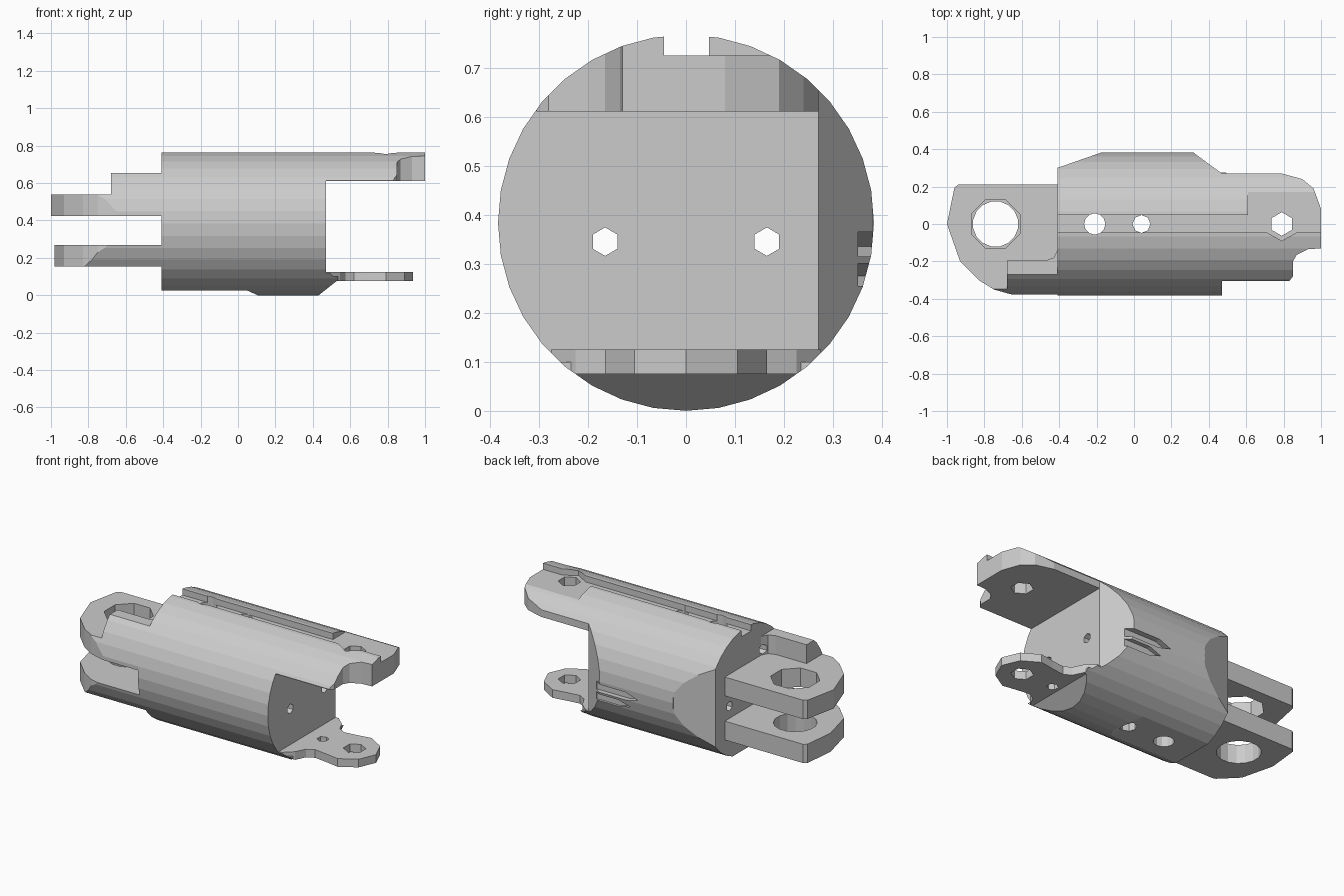
import bpy, bmesh
from math import pi, sin, cos
from mathutils import Vector

if "Cube" in bpy.data.objects:
    bpy.data.objects.remove(bpy.data.objects["Cube"])


def prism(name, pts, lo, hi, axis):
    """Extrude a 2D outline along an axis: z uses (x,y), y uses (x,z), x uses (y,z)."""
    place = {'z': lambda a, b, t: (a, b, t),
             'y': lambda a, b, t: (a, t, b),
             'x': lambda a, b, t: (t, a, b)}[axis]
    bm = bmesh.new()
    face = bm.faces.new([bm.verts.new(place(a, b, lo)) for a, b in pts])
    ext = bmesh.ops.extrude_face_region(bm, geom=[face])
    move = Vector(place(0, 0, hi - lo))
    bmesh.ops.translate(bm, vec=move, verts=[v for v in ext['geom'] if isinstance(v, bmesh.types.BMVert)])
    bmesh.ops.recalc_face_normals(bm, faces=bm.faces[:])
    mesh = bpy.data.meshes.new(name)
    bm.to_mesh(mesh)
    bm.free()
    ob = bpy.data.objects.new(name, mesh)
    bpy.context.collection.objects.link(ob)
    return ob


def ngon(a, b, r, n, turn=0.0):
    return [(a + r * cos(turn + 2 * pi * i / n), b + r * sin(turn + 2 * pi * i / n)) for i in range(n)]


def rect(a0, a1, b0, b1):
    return [(a0, b0), (a1, b0), (a1, b1), (a0, b1)]


def combine(target, other, operation):
    mod = target.modifiers.new("join", 'BOOLEAN')
    mod.operation, mod.object, mod.solver = operation, other, 'EXACT'
    bpy.context.view_layer.objects.active = target
    bpy.ops.object.modifier_apply(modifier=mod.name)
    bpy.data.objects.remove(other, do_unlink=True)


# main body and top tab: side profile trimmed by the plan outline
body = prism("hinged_segment_body", [
    (-.41, .025), (.05, .025), (.15, -.02), (.43, -.001), (.535, .082), (.535, .1),
    (.47, .1), (.47, .61), (1.05, .61), (1.05, .8), (-.41, .8)], -.5, .5, 'y')
plan = prism("plan_outline", [
    (-.41, .3), (-.41, -.45), (.47, -.45), (.47, -.305), (.83, -.305), (.85, -.28),
    (.85, -.2), (.87, -.165), (.93, -.135), (1, -.13), (1, .08), (.96, .19),
    (.9, .24), (.79, .27), (.47, .27), (.32, .38), (.32, .45), (-.18, .45), (-.18, .38)],
    -.2, 1, 'z')
combine(body, plan, 'INTERSECT')

# two hinge plates on the left, each with its pivot hole
for name, tip, z0, z1, radius, sides in (("upper_plate", -1, .425, .54, .14, 8),
                                         ("lower_plate", -.98, .155, .27, .122, 16)):
    plate = prism(name, [(-.3, .21), (-.94, .21), (-.96, .195), (tip, 0), (-.93, -.2),
                         (-.83, -.3), (-.75, -.35), (-.65, -.378), (-.3, -.378)], z0, z1, 'z')
    combine(plate, prism("pivot_hole", ngon(-.74, 0, radius, sides, pi / sides), 0, 1, 'z'), 'DIFFERENCE')
    combine(body, plate, 'UNION')

# raised stop block on the upper plate
combine(body, prism("stop_block", [
    (-.68, -.195), (-.68, -.43), (-.3, -.43), (-.3, -.14), (-.41, -.14),
    (-.43, -.18), (-.47, -.195)], .5, .655, 'z'), 'UNION')

# thin bottom tab with a rounded lobe
combine(body, prism("bottom_tab", [
    (.4, .275), (.49, .275), (.545, .225), (.575, .165), (.62, .14), (.7, .15), (.79, .165),
    (.89, .105), (.935, 0), (.89, -.105), (.79, -.165), (.7, -.15), (.62, -.14),
    (.575, -.165), (.545, -.225), (.49, -.275), (.4, -.275)], .075, .125, 'z'), 'UNION')

# everything is trimmed to one faceted barrel
combine(body, prism("barrel", ngon(0, .3835, .3835, 36, pi / 2), -1.1, 1.1, 'x'), 'INTERSECT')

# groove along the top, widened at the right end
combine(body, prism("top_groove", [
    (-.6, -.045), (.71, -.045), (.79, -.09), (.87, -.045), (1.1, -.045),
    (1.1, .17), (.61, .17), (.61, .047), (-.6, .047)], .725, .9, 'z'), 'DIFFERENCE')

# vertical holes: two through the body, one pin through both tabs, one small tab hole
for x, r, n, z0, z1 in ((-.21, .057, 12, -.1, .9), (.04, .048, 8, -.1, .9),
                        (.79, .063, 6, -.1, .9), (.575, .033, 6, -.1, .3)):
    combine(body, prism("vertical_hole", ngon(x, 0, r, n, pi / 2), z0, z1, 'z'), 'DIFFERENCE')

# lengthwise cord holes, plus a blind one in the left face
for y, z, x1 in ((-.165, .345, .6), (.165, .345, .6), (-.15, .575, -.1)):
    combine(body, prism("cord_hole", ngon(y, z, .029, 6, pi / 2), -.6, x1, 'x'), 'DIFFERENCE')

# shallow gouges on the back
for z0, z1, x0, x1 in ((.255, .3, .12, .36), (.315, .365, .06, .36)):
    combine(body, prism("back_gouge", [(x0, z0 + .02), (x0 + .08, z0), (x1, z0),
                                       (x1, z1), (x0 + .08, z1)], .348, .5, 'y'), 'DIFFERENCE')
